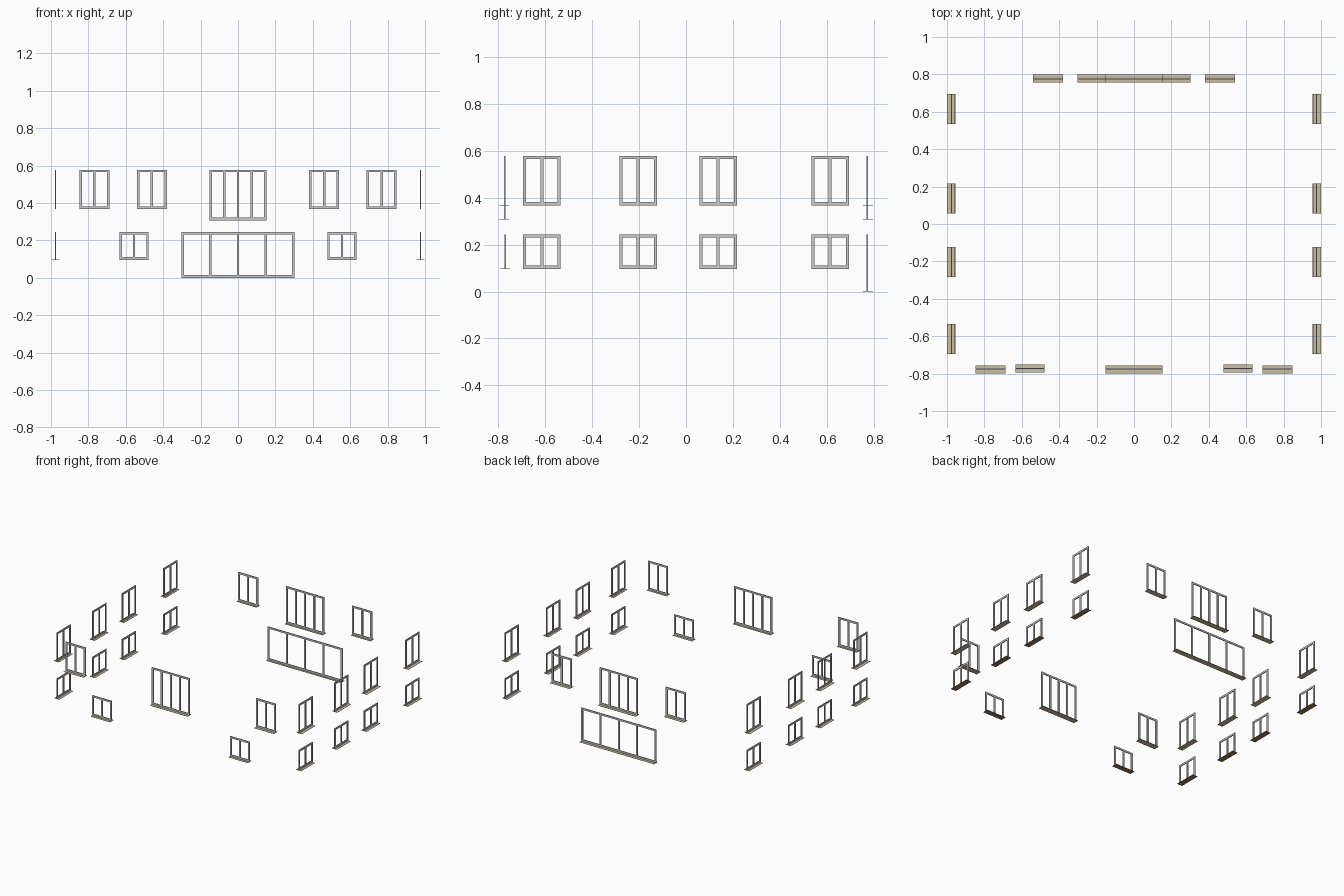
import bpy, bmesh, math
from mathutils import Matrix, Vector

if "Cube" in bpy.data.objects:
    bpy.data.objects.remove(bpy.data.objects["Cube"])

BAR, DEPTH, SILL_T, SILL_D = 0.013, 0.006, 0.0015, 0.042


def material(name, rgb):
    mat = bpy.data.materials.new(name)
    mat.diffuse_color = (*rgb, 1)
    mat.use_nodes = True
    mat.node_tree.nodes["Principled BSDF"].inputs["Base Color"].default_value = mat.diffuse_color
    return mat


sill_mat = material("sill_beige", (0.60, 0.53, 0.39))
under_mat = material("sill_underside_brown", (0.33, 0.19, 0.10))


def add_box(bm, x0, x1, y0, y1, z0, z1):
    m = Matrix.Translation(((x0 + x1) / 2, (y0 + y1) / 2, (z0 + z1) / 2)) \
        @ Matrix.Diagonal((x1 - x0, y1 - y0, z1 - z0, 1))
    bmesh.ops.create_cube(bm, size=1, matrix=m)


def finish(bm, name, place, mats=()):
    bm.transform(place)
    me = bpy.data.meshes.new(name)
    bm.to_mesh(me)
    bm.free()
    for mat in mats:
        me.materials.append(mat)
    ob = bpy.data.objects.new(name, me)
    bpy.context.collection.objects.link(ob)


def window(name, pos, angle, width, z0, z1, panes=2, ground=False):
    """Window facing local -y, turned about z by angle and placed at pos."""
    place = Matrix.Translation(Vector((*pos, 0))) @ Matrix.Rotation(angle, 4, 'Z')
    h, d = width / 2, DEPTH / 2
    base = z0 + SILL_T
    # stiles and rails
    bm = bmesh.new()
    for x in (-h, h - BAR):
        add_box(bm, x, x + BAR, -d, d, base, z1)
    for z in (base, z1 - BAR):
        add_box(bm, -h + BAR, h - BAR, -d, d, z, z + BAR)
    # mullions
    for i in range(1, panes):
        x = -h + BAR / 2 + i * (width - BAR) / panes
        add_box(bm, x - BAR / 2, x + BAR / 2, -d, d, base + BAR, z1 - BAR)
    finish(bm, name + "_frame", place)
    # thin sill slab, brown underneath on the small ground floor windows
    bm = bmesh.new()
    back = 0.021 if ground else SILL_D - 0.024
    add_box(bm, -h, h, back - SILL_D, back, z0, base)
    if ground:
        bm.normal_update()
        for f in bm.faces:
            if f.normal.z < -0.5:
                f.material_index = 1
    finish(bm, name + "_sill", place, (sill_mat, under_mat))


FY, SX = 0.774, 0.976
UP, LOW = (0.367, 0.578), (0.096, 0.244)

# front and back walls
for s, side in ((-1, "left"), (1, "right")):
    window(f"front_upper_{side}", (s * 0.768, -FY), 0, 0.16, *UP)
    window(f"front_ground_{side}", (s * 0.556, -FY + 0.002), 0, 0.157, *LOW, ground=True)
    window(f"back_upper_{side}", (s * 0.46, FY), math.pi, 0.16, *UP)
window("front_centre", (0, -FY), 0, 0.304, 0.307, 0.578, panes=4)
window("back_centre", (0, FY), math.pi, 0.304, 0.307, 0.578, panes=4)
window("back_terrace_door", (0, FY), math.pi, 0.604, 0.0, 0.244, panes=4)

# side walls
for s, side in ((-1, "left"), (1, "right")):
    for i, y in enumerate((-0.615, -0.204, 0.137, 0.615)):
        window(f"{side}_upper_{i}", (s * SX, y), s * math.pi / 2, 0.16, *UP)
        window(f"{side}_ground_{i}", (s * SX, y), s * math.pi / 2, 0.16, *LOW, ground=True)
